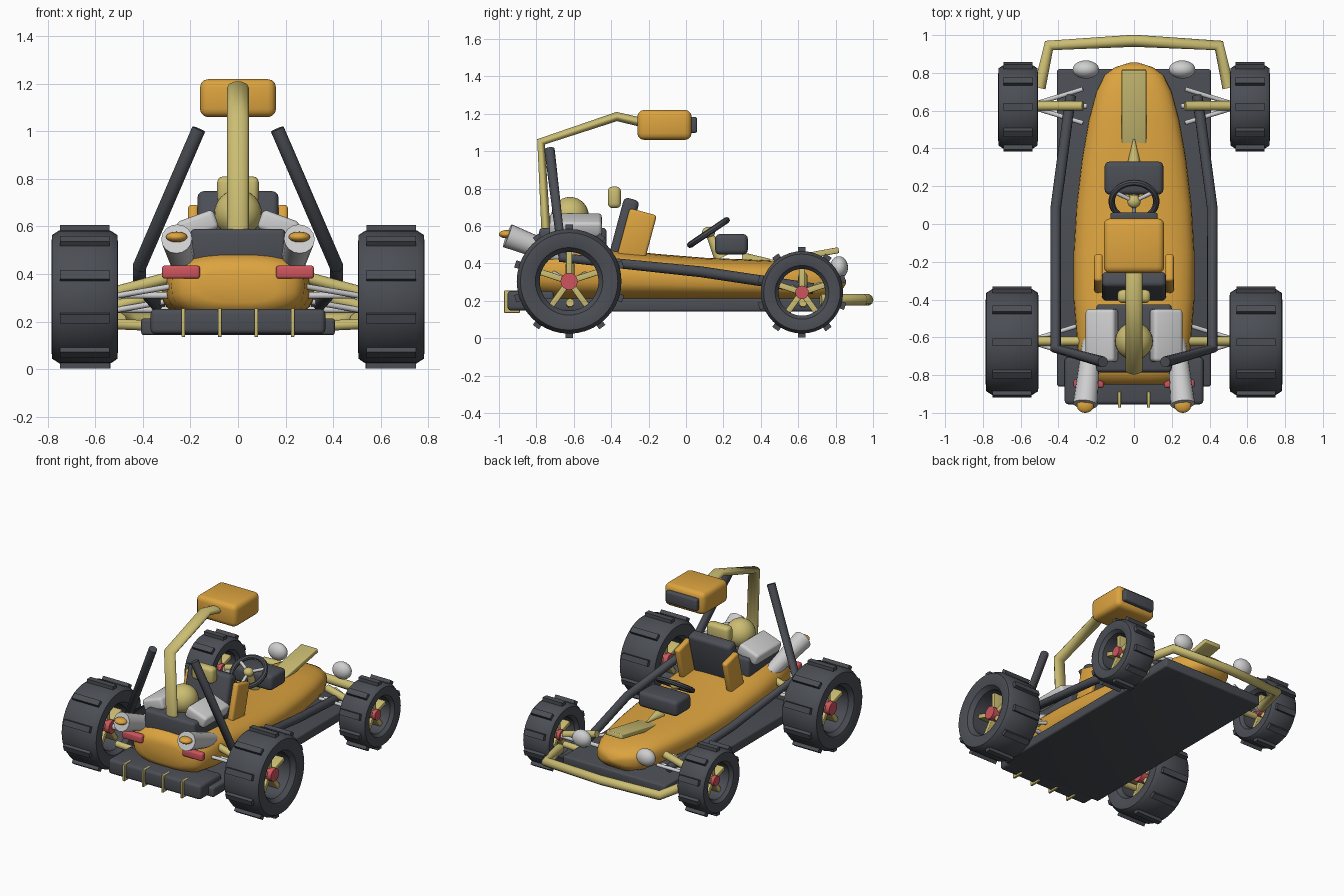
import bpy, bmesh, math
from mathutils import Vector, Matrix

if "Cube" in bpy.data.objects:
    bpy.data.objects.remove(bpy.data.objects["Cube"])


def material(name, rgb):
    m = bpy.data.materials.new(name)
    m.use_nodes = True
    m.diffuse_color = (*rgb, 1)
    m.node_tree.nodes["Principled BSDF"].inputs["Base Color"].default_value = (*rgb, 1)
    return m


ORANGE = material("orange", (0.72, 0.37, 0.05))
YELLOW = material("pale yellow", (0.60, 0.51, 0.17))
DARK = material("dark grey", (0.07, 0.076, 0.09))
WHITE = material("light grey", (0.62, 0.62, 0.63))
RED = material("red", (0.62, 0.09, 0.11))


def finish(name, bm, mat, angle=35):
    bmesh.ops.recalc_face_normals(bm, faces=bm.faces)
    me = bpy.data.meshes.new(name)
    bm.to_mesh(me)
    bm.free()
    me.materials.append(mat)
    ob = bpy.data.objects.new(name, me)
    bpy.context.collection.objects.link(ob)
    bpy.ops.object.select_all(action="DESELECT")
    ob.select_set(True)
    bpy.context.view_layer.objects.active = ob
    bpy.ops.object.shade_smooth_by_angle(angle=math.radians(angle))
    return ob


def box(name, loc, size, mat, bevel=0.01, rot=(0, 0, 0)):
    bm = bmesh.new()
    bmesh.ops.create_cube(bm, size=1)
    bmesh.ops.scale(bm, vec=size, verts=bm.verts)
    if bevel:
        bmesh.ops.bevel(bm, geom=bm.edges[:], offset=bevel, segments=3, profile=0.5, affect="EDGES")
    ob = finish(name, bm, mat)
    ob.location, ob.rotation_euler = loc, [math.radians(a) for a in rot]
    return ob


def ball(name, loc, radii, mat):
    bm = bmesh.new()
    bmesh.ops.create_uvsphere(bm, u_segments=24, v_segments=16, radius=1)
    bmesh.ops.scale(bm, vec=radii, verts=bm.verts)
    finish(name, bm, mat, 60).location = loc


def rod(name, a, b, r1, mat, r2=None):
    a, b = Vector(a), Vector(b)
    bm = bmesh.new()
    bmesh.ops.create_cone(bm, cap_ends=True, segments=16, radius1=r1,
                          radius2=r1 if r2 is None else r2, depth=(b - a).length)
    ob = finish(name, bm, mat)
    ob.location = (a + b) / 2
    ob.rotation_euler = (b - a).to_track_quat("Z", "Y").to_euler()


def tube(name, pts, r, mat, stretch=1):
    cu = bpy.data.curves.new(name, "CURVE")
    cu.dimensions, cu.bevel_depth, cu.bevel_resolution, cu.use_fill_caps = "3D", r, 3, True
    sp = cu.splines.new("POLY")
    sp.points.add(len(pts) - 1)
    for p, co in zip(sp.points, pts):
        p.co = (*co, 1)
    cu.materials.append(mat)
    ob = bpy.data.objects.new(name, cu)
    ob.scale.x = stretch
    bpy.context.collection.objects.link(ob)


def ring(name, profile, mat, steps=40):
    """Lathe a closed (radius, x) profile around the x axis."""
    bm = bmesh.new()
    loops = []
    for i in range(steps):
        a = math.tau * i / steps
        loops.append([bm.verts.new((x, r * math.sin(a), r * math.cos(a))) for r, x in profile])
    n = len(profile)
    for i in range(steps):
        p, q = loops[i], loops[(i + 1) % steps]
        for j in range(n):
            bm.faces.new((p[j], p[(j + 1) % n], q[(j + 1) % n], q[j]))
    return finish(name, bm, mat)


def wheel(name, loc, r, width, hole, hub):
    c, h = Vector(loc), width / 2
    half = [(hole, 0.7), (hole * 1.15, 0.92), (r * 0.8, 1), (r * 0.93, 0.98), (r, 0.76)]
    profile = [(a, b * h) for a, b in half] + [(a, -b * h) for a, b in reversed(half)]
    ring(name + "_tyre", profile, DARK).location = c
    # Ten tread bars and five spokes
    for i in range(10):
        d = Matrix.Rotation(math.tau * i / 10, 3, "X") @ Vector((0, 0, r + 0.005))
        box(name + "_tread", c + d, (width * 0.74, 0.04, 0.035), DARK, 0, (36 * i, 0, 0))
    for i in range(5):
        d = Matrix.Rotation(math.tau * i / 5, 3, "X") @ Vector((0, 0, hole / 2))
        box(name + "_spoke", c + d, (width * 0.4, 0.032, hole * 1.08), YELLOW, 0.005, (72 * i, 0, 0))
    rod(name + "_hub", c - Vector((h * 0.62, 0, 0)), c + Vector((h * 0.62, 0, 0)), hub, RED)


# Main body: rounded sections (y, half width, bottom, top) lofted along y
sections = [(-0.85, 0.17, 0.28, 0.41), (-0.835, 0.24, 0.25, 0.45), (-0.79, 0.28, 0.22, 0.48),
            (-0.65, 0.3, 0.2, 0.5), (-0.4, 0.32, 0.2, 0.475), (-0.15, 0.32, 0.2, 0.45),
            (0.1, 0.305, 0.2, 0.43), (0.35, 0.275, 0.2, 0.42), (0.55, 0.24, 0.2, 0.41),
            (0.7, 0.2, 0.2, 0.395), (0.79, 0.155, 0.22, 0.37), (0.83, 0.1, 0.25, 0.35),
            (0.855, 0.02, 0.29, 0.31)]
bm = bmesh.new()
loops = []
for y, w, lo, hi in sections:
    loop = []
    for i in range(32):
        c, s = math.cos(math.tau * i / 32), math.sin(math.tau * i / 32)
        px, pz = (math.copysign(abs(v) ** 0.72, v) for v in (c, s))
        loop.append(bm.verts.new((w * px, y, (lo + hi) / 2 + (hi - lo) / 2 * pz)))
    loops.append(loop)
for p, q in zip(loops, loops[1:]):
    for i in range(32):
        bm.faces.new((p[i], p[(i + 1) % 32], q[(i + 1) % 32], q[i]))
bm.faces.new(loops[0])
bm.faces.new(loops[-1])
finish("body_shell", bm, ORANGE, 60)

# Floor, rear rack and straps
box("floor_plate", (0, -0.02, 0.178), (0.815, 1.68, 0.07), DARK, 0.012)
box("rear_rack", (0, -0.83, 0.2), (0.735, 0.25, 0.105), DARK, 0.02)
for x in (-0.23, -0.077, 0.077, 0.23):
    box("rack_strap", (x, -0.93, 0.195), (0.016, 0.085, 0.12), YELLOW, 0.004)

# Seat and headrest
box("seat_back", (0, -0.335, 0.57), (0.34, 0.085, 0.36), DARK, 0.025, (-15, 0, 0))
box("headrest", (0, -0.383, 0.753), (0.175, 0.07, 0.115), YELLOW, 0.025)

# Engine
box("engine_block", (0, -0.605, 0.505), (0.4, 0.36, 0.17), DARK, 0.02)
ball("air_cleaner", (0, -0.62, 0.655), (0.1, 0.1, 0.1), YELLOW)

# Steering and dashboard
box("dashboard", (0, 0.243, 0.502), (0.31, 0.175, 0.11), DARK, 0.025)
tilt = Matrix.Rotation(math.radians(34), 3, "X")
centre = Vector((0, 0.12, 0.565))
rim = ring("steering_rim", [(0.118 + 0.017 * math.cos(k * math.pi / 4), 0.017 * math.sin(k * math.pi / 4))
                            for k in range(8)], DARK)
rim.location, rim.rotation_euler = centre, (math.radians(34), math.radians(90), 0)
rim.rotation_euler = (tilt @ Matrix.Rotation(math.pi / 2, 3, "Y")).to_euler()
for a in (0, 120, 240):
    t = math.radians(a - 90)
    rod("steering_spoke", centre, centre + tilt @ Vector((0.115 * math.cos(t), 0.115 * math.sin(t), 0)), 0.011, WHITE)
ball("steering_hub", centre, (0.035, 0.035, 0.03), YELLOW)
rod("steering_column", centre, (0, 0.19, 0.43), 0.016, YELLOW, 0.04)
rod("column_cover", (0, 0.3, 0.42), (0, 0.45, 0.42), 0.04, YELLOW, 0.004)

# Bonnet strip, rear mast with roof pod, front bumper
box("bonnet_strip", (0, 0.595, 0.43), (0.13, 0.45, 0.032), YELLOW, 0.006, (10.5, 0, 0))
tube("mast", [(0, -0.745, 0.5), (0, -0.775, 1.05), (0, -0.37, 1.185), (0, -0.2, 1.145)], 0.026, YELLOW, 1.75)
box("roof_pod", (0, -0.115, 1.14), (0.32, 0.29, 0.16), ORANGE, 0.035)
box("pod_lens", (0, 0.035, 1.14), (0.25, 0.05, 0.085), DARK, 0.012)
tube("front_bumper", [(-0.5, 0.72, 0.205), (-0.45, 0.945, 0.205), (0, 0.97, 0.205),
                      (0.45, 0.945, 0.205), (0.5, 0.72, 0.205)], 0.032, YELLOW)

# Paired parts
for s, side in ((1, "left"), (-1, "right")):
    wheel("rear_wheel_" + side, (s * 0.645, -0.625, 0.304), 0.28, 0.28, 0.157, 0.046)
    wheel("front_wheel_" + side, (s * 0.614, 0.62, 0.245), 0.22, 0.21, 0.125, 0.036)
    box("seat_bolster_" + side, (s * 0.188, -0.262, 0.55), (0.045, 0.15, 0.26), ORANGE, 0.015, (-15, 0, 0))
    box("engine_cover_" + side, (s * 0.17, -0.59, 0.605), (0.165, 0.28, 0.085), WHITE, 0.02, (0, s * 20, 0))
    rod("exhaust_" + side, (s * 0.225, -0.62, 0.42), (s * 0.258, -0.955, 0.548), 0.048, WHITE, 0.065)
    ball("exhaust_tip_" + side, (s * 0.258, -0.96, 0.556), (0.045, 0.04, 0.022), ORANGE)
    box("tail_light_" + side, (s * 0.24, -0.845, 0.408), (0.16, 0.045, 0.055), RED, 0.012)
    ball("headlight_" + side, (s * 0.255, 0.818, 0.378), (0.07, 0.048, 0.06), WHITE)
    tube("cage_bar_" + side, [(s * 0.165, -0.73, 1.01), (s * 0.415, -0.66, 0.43),
                              (s * 0.415, 0.08, 0.355), (s * 0.335, 0.68, 0.265)], 0.029, DARK)
    # Suspension arms and thin links
    for end, y, z in (("rear", -0.62, 0.31), ("front", 0.625, 0.25)):
        rod(end + "_upper_arm_" + side, (s * 0.27, y, z + 0.08), (s * 0.53, y, z + 0.01), 0.025, YELLOW)
        rod(end + "_lower_arm_" + side, (s * 0.3, y, 0.18), (s * 0.53, y, 0.19), 0.022, YELLOW)
        rod(end + "_axle_" + side, (s * 0.25, y, z), (s * 0.6, y, z), 0.014, WHITE)
        for dy in (-0.09, 0.09):
            rod(end + "_link_" + side, (s * 0.27, y + dy, z + 0.04), (s * 0.56, y, z - 0.01), 0.012, WHITE)
